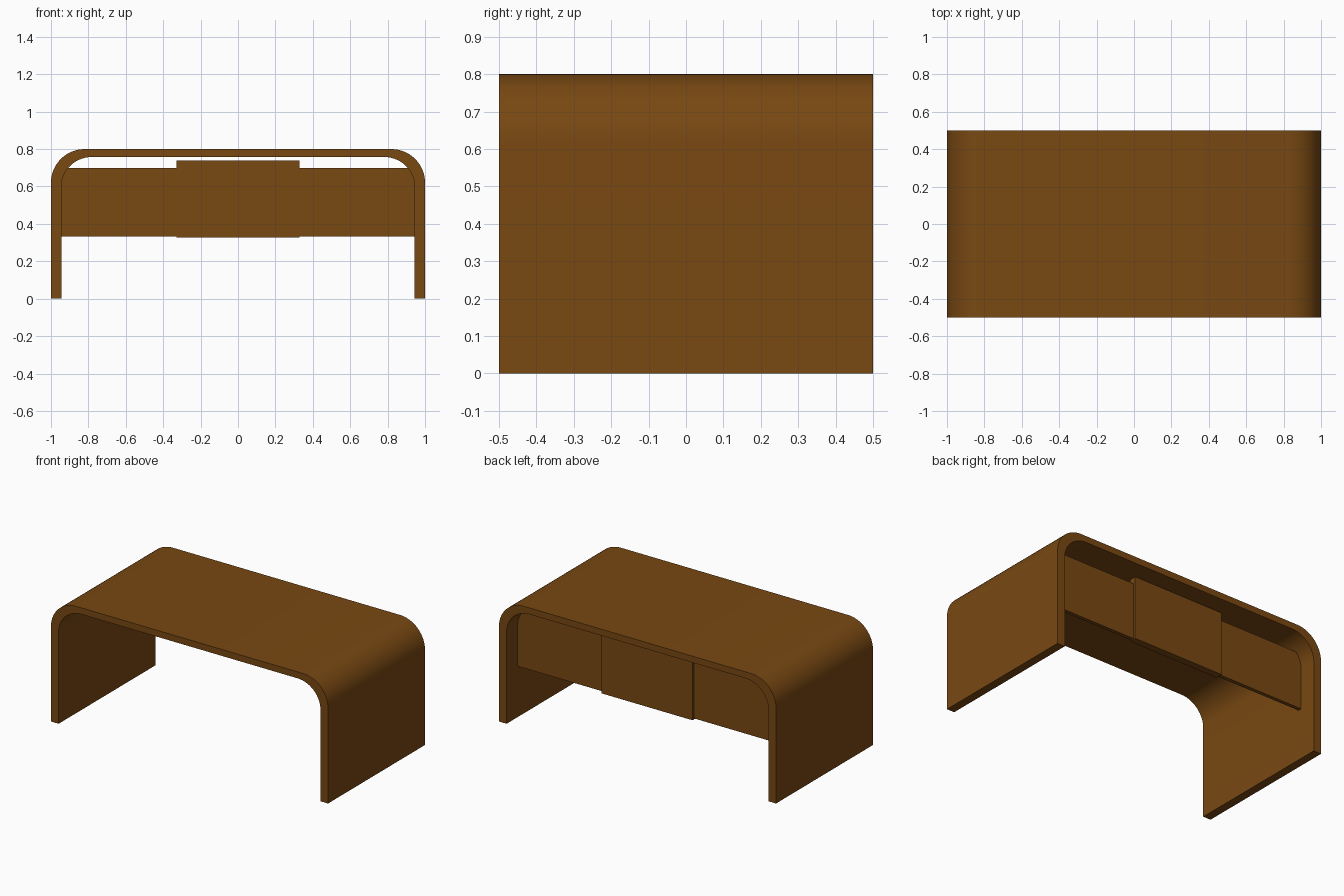
import bpy, bmesh, math

if "Cube" in bpy.data.objects:
    bpy.data.objects.remove(bpy.data.objects["Cube"])

# one brown for the whole desk
wood = bpy.data.materials.new("dark brown wood")
wood.diffuse_color = (0.188, 0.065, 0.006, 1)
wood.use_nodes = True
wood.node_tree.nodes["Principled BSDF"].inputs["Base Color"].default_value = wood.diffuse_color


def finish(name, bm, angle=35):
    bmesh.ops.recalc_face_normals(bm, faces=bm.faces)
    me = bpy.data.meshes.new(name)
    bm.to_mesh(me)
    bm.free()
    me.materials.append(wood)
    ob = bpy.data.objects.new(name, me)
    bpy.context.collection.objects.link(ob)
    bpy.ops.object.select_all(action='DESELECT')
    ob.select_set(True)
    bpy.context.view_layer.objects.active = ob
    bpy.ops.object.shade_smooth_by_angle(angle=math.radians(angle))
    return ob


def arch(half_w, top, rx, rz, steps=14):
    """Arch line in x/z from the left foot over the top to the right foot."""
    right = [(half_w - rx + rx * math.sin(a), top - rz + rz * math.cos(a))
             for a in (math.pi / 2 * i / steps for i in range(steps + 1))]
    right.append((half_w, 0))
    return [(-x, z) for x, z in reversed(right)] + right


def box(name, x0, x1, y0, y1, z0, z1):
    bm = bmesh.new()
    bmesh.ops.create_cube(bm, size=1)
    for v in bm.verts:
        v.co = (x0 + (v.co.x + .5) * (x1 - x0),
                y0 + (v.co.y + .5) * (y1 - y0),
                z0 + (v.co.z + .5) * (z1 - z0))
    return finish(name, bm)


# desk shell: top and legs as one bent sheet, swept from front to back
outer = arch(1.0, 0.8, 0.18, 0.18)
inner = arch(0.945, 0.758, 0.165, 0.16)
bm = bmesh.new()
rings = [[[bm.verts.new((x, y, z)) for x, z in line] for line in (outer, inner)]
         for y in (-0.5, 0.5)]
(fo, fi), (bo, bi) = rings
for i in range(len(outer) - 1):
    for a, b in ((fo, bo), (bo, bi), (bi, fi), (fi, fo)):
        bm.faces.new((a[i], a[i + 1], b[i + 1], b[i]))
for i in (0, -1):
    bm.faces.new((fo[i], bo[i], bi[i], fi[i]))
finish("desk_shell", bm)

# modesty panels near the back, the middle one thicker and taller
box("centre_panel", -0.328, 0.328, 0.355, 0.402, 0.326, 0.74)
for side, s in (("left", -1), ("right", 1)):
    xs = sorted((s * 0.32, s * 0.95))
    box(side + "_panel", xs[0], xs[1], 0.362, 0.386, 0.332, 0.70)
